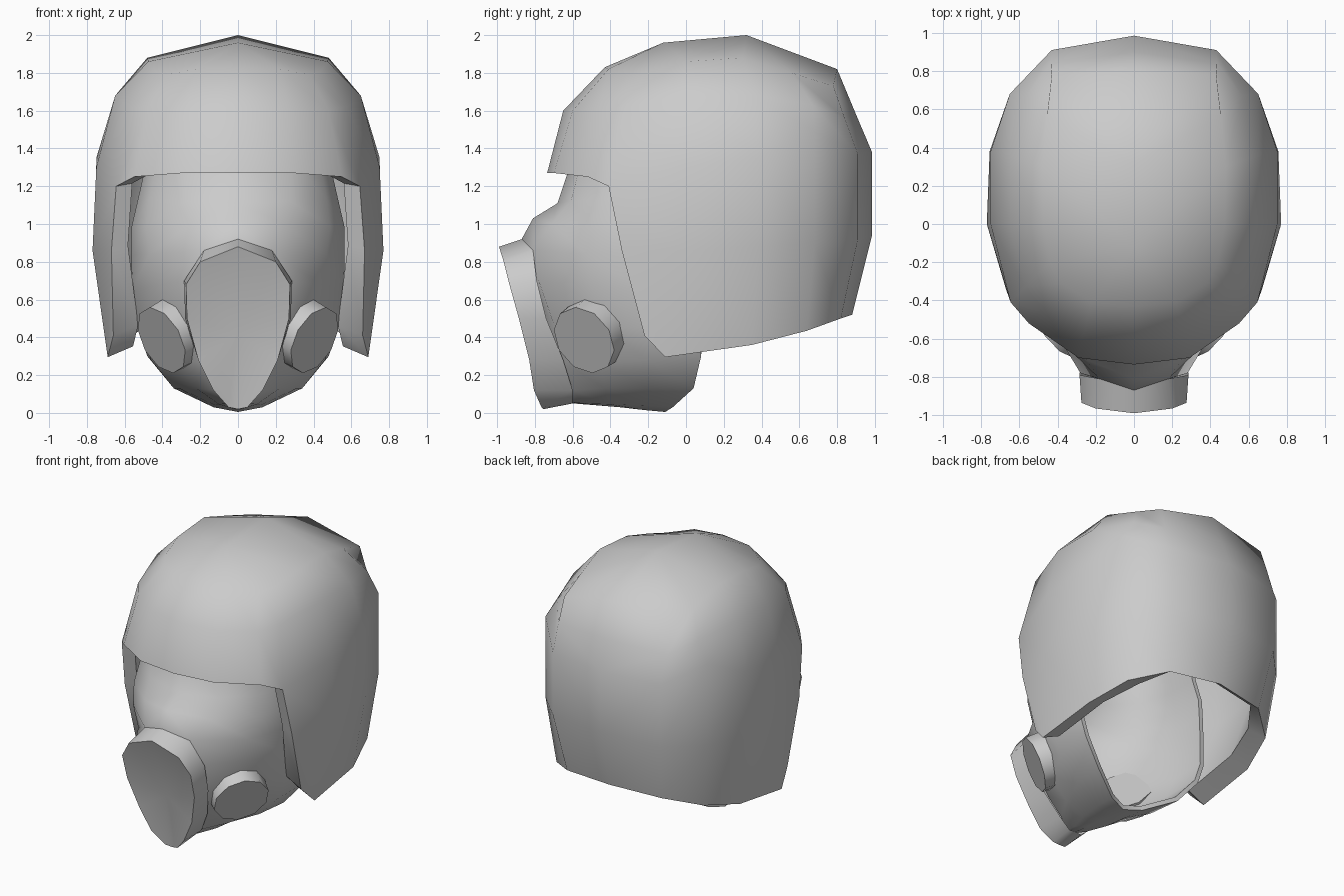
import bpy, bmesh, math
from mathutils import Vector

if "Cube" in bpy.data.objects:
    bpy.data.objects.remove(bpy.data.objects["Cube"])

grey = bpy.data.materials.new("plain_grey")
grey.diffuse_color = (0.6, 0.6, 0.6, 1)
grey.use_nodes = True
grey.node_tree.nodes["Principled BSDF"].inputs["Base Color"].default_value = grey.diffuse_color


def finish(obj, angle):
    """Bake the modifiers, then smooth all but the sharp edges."""
    bpy.ops.object.select_all(action='DESELECT')
    obj.select_set(True)
    bpy.context.view_layer.objects.active = obj
    bpy.ops.object.convert(target='MESH')
    bpy.ops.object.shade_smooth_by_angle(angle=math.radians(angle))


def flare_inner_rim(mesh):
    """Slope the rim: shift the inner copies of the open border in and up."""
    bm = bmesh.new()
    bm.from_mesh(mesh)
    bm.verts.ensure_lookup_table()
    half = len(bm.verts) // 2
    rim = [f for f in bm.faces if len({v.index < half for v in f.verts}) == 2]
    for v in {v for f in rim for v in f.verts if v.index >= half}:
        side = 1 if v.co.x > 0 else -1
        low = v.co.z < 0.5
        if abs(v.co.x) > 0.5 and v.co.y < 0.75:
            v.co.x -= side * (0.075 if low else 0.03)
        v.co.z += 0.05 if low and v.co.y < 0.5 else 0.025
    bm.to_mesh(mesh)
    bm.free()


def make_half(name, verts, faces, thickness=0, angle=50, flare=False):
    """Mirror a right-hand half across x and optionally give it wall thickness."""
    mesh = bpy.data.meshes.new(name)
    mesh.from_pydata(verts, [], faces)
    mesh.materials.append(grey)
    obj = bpy.data.objects.new(name, mesh)
    bpy.context.collection.objects.link(obj)
    mirror = obj.modifiers.new("mirror", 'MIRROR')
    mirror.merge_threshold = 0.002
    if thickness:
        wall = obj.modifiers.new("wall", 'SOLIDIFY')
        wall.thickness = thickness
        wall.offset = -1
    finish(obj, angle)
    if flare:
        flare_inner_rim(obj.data)
        finish(obj, angle)
    return obj


def strips(rows):
    """Quads between rows; short rows line up with the end of longer ones."""
    verts, faces, starts = [], [], []
    for row in rows:
        starts.append(len(verts))
        verts += row
    for i in range(len(rows) - 1):
        n, m = len(rows[i]), len(rows[i + 1])
        a, b = starts[i] + n - m, starts[i + 1]
        faces += [(a + k, b + k, b + k + 1, a + k + 1) for k in range(m - 1)]
    return verts, faces


# helmet shell: rings run front to back, lower rings begin at the face opening
crown = [(0, -.43, 1.83), (.22, -.41, 1.82), (.38, -.31, 1.79), (.44, -.2, 1.81),
         (.475, 0, 1.86), (.48, .3, 1.88), (.455, .56, 1.8), (.43, .78, 1.73), (0, .8, 1.82)]
brow = [(0, -.65, 1.6), (.27, -.6, 1.6), (.48, -.46, 1.6), (.57, -.33, 1.62),
        (.65, 0, 1.68), (.65, .36, 1.68), (.565, .67, 1.63), (.435, .84, 1.56), (0, .9, 1.58)]
brim = [(0, -.735, 1.27), (.29, -.7, 1.27), (.55, -.52, 1.25), (.645, -.41, 1.2),
        (.75, 0, 1.3), (.75, .38, 1.35), (.65, .68, 1.49), (.43, .91, 1.37), (0, .985, 1.38)]
cheek = [(.67, -.34, .86), (.77, 0, .86), (.755, .38, .88),
         (.65, .68, .9), (.43, .91, .92), (0, .985, .94)]
hem = [(.66, -.22, .41), (.69, -.11, .295), (.68, .35, .36),
       (.59, .64, .435), (.38, .82, .5), (0, .88, .52)]
verts, faces = strips([crown, brow, brim, cheek, hem])
m = len(verts)
verts += [(0, -.12, 1.96), (0, .32, 2.0)]
faces += [(m, 0, 1, 2), (m, 2, 3, 4), (m, 4, 5, m + 1), (m + 1, 5, 6, 7), (m + 1, 7, 8)]
make_half("helmet_shell", verts, faces, 0.06, flare=True)

# face mask: open at the back, closing along the chin
mask = [
    [(0, -.6, 1.35), (.28, -.55, 1.35), (.43, -.42, 1.35), (.48, -.2, 1.35), (.48, 0, 1.35)],
    [(0, -.68, 1.11), (.28, -.61, 1.12), (.47, -.45, 1.13), (.53, -.22, 1.13), (.53, 0, 1.13)],
    [(0, -.81, 1.03), (.25, -.71, 1.0), (.485, -.5, .99), (.565, -.22, .98), (.565, .02, .98)],
    [(0, -.87, .92), (.18, -.81, .86), (.47, -.53, .84), (.565, -.22, .84), (.565, .03, .84)],
    [(0, -.83, .7), (.28, -.78, .7), (.45, -.5, .67), (.56, -.22, .65), (.555, .05, .65)],
    [(0, -.78, .45), (.25, -.7, .47), (.4, -.45, .45), (.53, -.2, .45), (.53, .08, .45)],
    [(0, -.74, .25), (.19, -.65, .27), (.33, -.45, .27), (.46, -.2, .28), (.48, .08, .3)],
    [(0, -.7, .1), (.12, -.6, .12), (.22, -.43, .13), (.31, -.2, .13), (.34, .04, .13)],
    [(0, -.65, .06), (.05, -.55, .05), (.1, -.4, .045), (.12, -.22, .04), (.13, -.07, .03)],
    [(0, -.6, .05), (0, -.47, .04), (0, -.35, .03), (0, -.22, .015), (0, -.11, .005)],
]
make_half("face_mask", *strips(mask), 0.03)

# snout: a short tube with a slanted, slightly dished front
base = [(0, -.87, .92), (.18, -.81, .86), (.285, -.79, .7), (.28, -.74, .5),
        (.21, -.65, .28), (.13, -.6, .12), (.05, -.6, .05), (0, -.6, .05)]
rim = [(0, -.99, .88), (.2, -.965, .8), (.275, -.935, .68), (.27, -.885, .5),
       (.21, -.83, .28), (.13, -.805, .12), (.05, -.765, .03), (0, -.755, .02)]
verts, faces = strips([base, rim])
hub = len(verts)
verts.append((0, -.82, .42))
faces += [(hub, 8 + i + 1, 8 + i) for i in range(7)]
make_half("snout", verts, faces)

# filter canisters: ten-sided discs facing outward, forward and down
for side, label in ((1, "right"), (-1, "left")):
    axis = Vector((.74 * side, -.54, -.4)).normalized()
    length = 0.12
    mesh = bpy.data.meshes.new(label + "_filter")
    bm = bmesh.new()
    bmesh.ops.create_cone(bm, cap_ends=True, segments=10, radius1=.195, radius2=.19, depth=length)
    bm.to_mesh(mesh)
    bm.free()
    mesh.materials.append(grey)
    obj = bpy.data.objects.new(label + "_filter", mesh)
    bpy.context.collection.objects.link(obj)
    obj.rotation_euler = axis.to_track_quat('Z', 'Y').to_euler()
    obj.location = Vector((.405 * side, -.54, .385)) - axis * length / 2
    finish(obj, 40)
